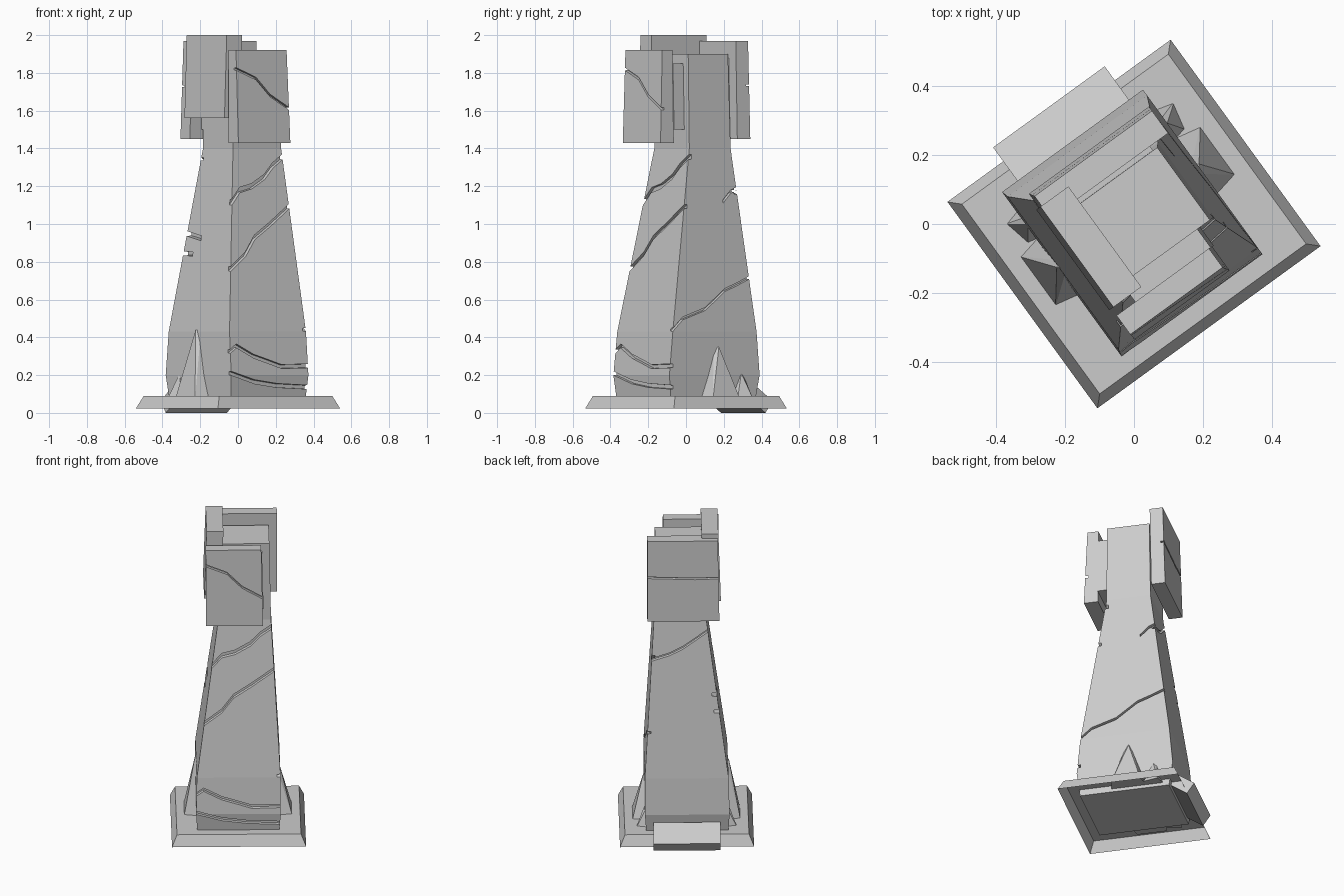
import bpy, bmesh
from math import radians
from mathutils import Matrix, Vector

if "Cube" in bpy.data.objects:
    bpy.data.objects.remove(bpy.data.objects["Cube"])

# Everything is laid out in a local (u, v, z) frame turned 36 degrees about z
TURN = Matrix.Rotation(radians(36), 4, 'Z')


def finish(name, bm):
    bmesh.ops.recalc_face_normals(bm, faces=bm.faces)
    bm.transform(TURN)
    me = bpy.data.meshes.new(name)
    bm.to_mesh(me)
    bm.free()
    ob = bpy.data.objects.new(name, me)
    bpy.context.collection.objects.link(ob)
    return ob


def loft(name, rings, open_bottom=False):
    """Stack of rectangles: (z, u0, u1, v0, v1)."""
    bm = bmesh.new()
    loops = [[bm.verts.new((u, v, z)) for u, v in ((a, c), (b, c), (b, d), (a, d))]
             for z, a, b, c, d in rings]
    for lo, hi in zip(loops, loops[1:]):
        for i in range(4):
            j = (i + 1) % 4
            bm.faces.new((lo[i], lo[j], hi[j], hi[i]))
    bm.faces.new(loops[-1])
    if not open_bottom:
        bm.faces.new(loops[0][::-1])
    return finish(name, bm)


def hull(name, pts):
    bm = bmesh.new()
    for p in pts:
        bm.verts.new(p)
    r = bmesh.ops.convex_hull(bm, input=bm.verts)
    loose = [v for v in bm.verts if not v.link_faces]
    bmesh.ops.delete(bm, geom=loose, context='VERTS')
    bmesh.ops.dissolve_limit(bm, angle_limit=0.01, verts=bm.verts, edges=bm.edges)
    return finish(name, bm)


def crack(target, axis, surf, pts, width=0.03, depth=0.02):
    """Cut a zigzag groove; axis is the face ('+u', '-v'...), pts are (along, z)."""
    sign = 1 if axis[0] == '+' else -1
    bm = bmesh.new()
    loops = []
    for t, z in pts:
        s = surf(axis, z)
        loop = []
        for off, dz in ((-depth, -.3), (.06, -.5), (.06, .5), (-depth, .3)):
            d = s + sign * off
            p = (d, t) if axis[1] == 'u' else (t, d)
            loop.append(bm.verts.new((*p, z + dz * width)))
        loops.append(loop)
    for a, b in zip(loops, loops[1:]):
        for i in range(4):
            j = (i + 1) % 4
            bm.faces.new((a[i], a[j], b[j], b[i]))
    bm.faces.new(loops[0])
    bm.faces.new(loops[-1])
    cutter = finish("crack_cutter", bm)
    cutter.hide_render = True
    cutter.hide_viewport = False
    cutter.display_type = 'WIRE'
    m = target.modifiers.new("crack", 'BOOLEAN')
    m.operation = 'DIFFERENCE'
    m.solver = 'EXACT'
    m.object = cutter
    cutters.append(cutter)


cutters = []

# Hollow sloped base plate
loft("base_plate", [(.022, -.40, .40, -.37, .37), (.09, -.37, .37, -.34, .34)], True)

# Tapered column
RINGS = [(.05, -.245, .24, -.272, .275), (.2, -.255, .25, -.29, .30),
         (.43, -.25, .25, -.268, .28), (1.4, -.12, .195, -.12, .15),
         (1.9, -.12, .185, -.12, .14)]
column = loft("column", RINGS)


def column_surf(axis, z):
    k = {'-u': 1, '+u': 2, '-v': 3, '+v': 4}[axis]
    for a, b in zip(RINGS, RINGS[1:]):
        if z <= b[0]:
            f = (z - a[0]) / (b[0] - a[0])
            return a[k] + f * (b[k] - a[k])
    return RINGS[-1][k]


# Column cracks
crack(column, '-v', column_surf, [(-.2, 1.07), (-.10, 1.18), (-.02, 1.2), (.07, 1.25), (.13, 1.31), (.25, 1.39)], .04)
crack(column, '-v', column_surf, [(-.25, .73), (-.1, .84), (-.03, .93), (.08, 1.0), (.28, 1.14)], .035)
crack(column, '-v', column_surf, [(-.29, .3), (-.21, .355), (-.1, .30), (0, .27), (.08, .245), (.28, .25)], .03)
crack(column, '-v', column_surf, [(-.29, .22), (-.22, .2), (-.1, .165), (.05, .145), (.28, .135)], .03)
crack(column, '+u', column_surf, [(-.3, .41), (-.2, .5), (-.05, .55), (.08, .65), (.16, .68), (.3, .74)], .022)
crack(column, '+u', column_surf, [(.09, 1.12), (.14, 1.17), (.26, 1.22)], .025)
crack(column, '+v', column_surf, [(.26, 1.15), (.1, 1.2), (.02, 1.24), (-.15, 1.36)], .025)
crack(column, '-u', column_surf, [(.08, .925), (.16, .94), (.3, .965)], .035, .03)
crack(column, '-u', column_surf, [(.14, .84), (.2, .845), (.3, .84)], .03, .03)

# Stone panels around the head
front = loft("front_panel", [(1.43, -.195, .145, -.272, -.185), (1.92, -.197, .134, -.253, -.185)])
loft("front_backing", [(1.5, -.13, .15, -.187, -.11), (1.85, -.13, .14, -.187, -.11)])
loft("left_panel", [(1.56, -.205, -.10, -.16, .20), (2.0, -.19, -.09, -.16, .20)])
back = loft("back_panel", [(1.45, -.195, .235, .165, .25), (1.97, -.186, .235, .155, .235)])
loft("back_backing", [(1.5, -.12, .17, .12, .17), (1.88, -.12, .17, .12, .17)])

# Panel cracks
crack(front, '-v', lambda a, z: -.272 + .039 * (z - 1.43),
      [(-.22, 1.83), (-.07, 1.77), (.02, 1.68), (.16, 1.6)], .02)
crack(back, '+v', lambda a, z: .25 - .029 * (z - 1.45),
      [(-.21, 1.73), (-.05, 1.725), (.1, 1.73), (.25, 1.735)], .015)

# Shards leaning on the foot of the column
Z = .07
for name, s, h in (("left_shard", -1, .44), ("right_shard", 1, .35)):
    hull(name, [(s * .325, .12, Z), (s * .325, -.06, Z), (s * .23, -.08, Z), (s * .23, .14, Z),
                (s * .255, .03, h), (s * .235, .01, h), (s * .235, .04, h)])
    hull(name + "_small", [(s * .305, .22, Z), (s * .285, .13, Z), (s * .23, .12, Z),
                           (s * .23, .24, Z), (s * .25, .18, .21), (s * .24, .2, .2)])

# Tilted slab wedged under the back of the plate
hull("fallen_slab", [(u, v, z) for u in (-.2, .2)
                     for v, z in ((.375, 0), (.42, .065), (.30, .15), (.255, .085))])

# Bake the cracks, then drop the cutters
dg = bpy.context.evaluated_depsgraph_get()
for ob in (column, front, back):
    me = bpy.data.meshes.new_from_object(ob.evaluated_get(dg))
    ob.modifiers.clear()
    ob.data = me
for c in cutters:
    bpy.data.objects.remove(c)
